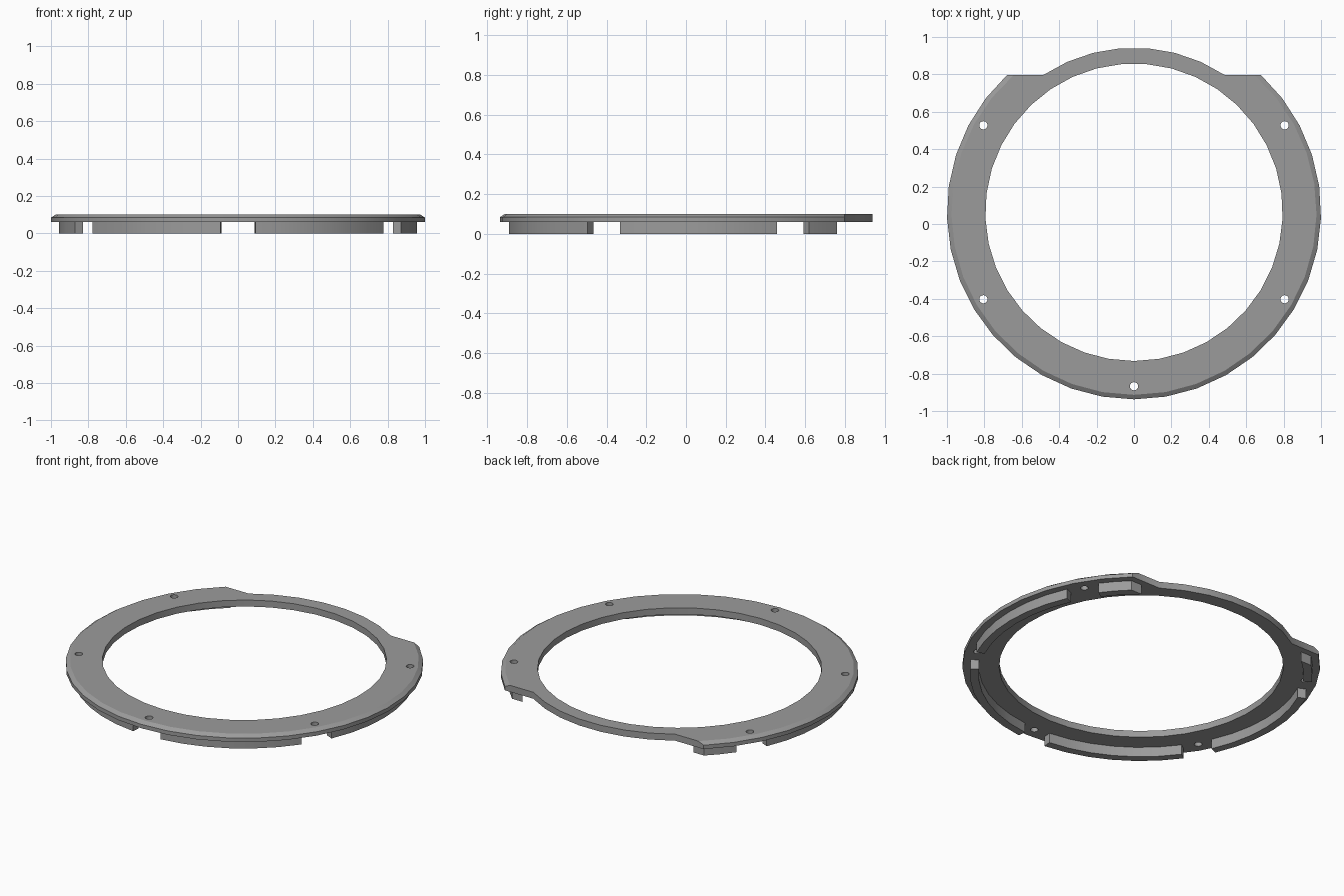
import bpy, bmesh
from math import sin, cos, asin, radians, pi

if "Cube" in bpy.data.objects:
    bpy.data.objects.remove(bpy.data.objects["Cube"])

CY = 0.0625            # ring centre in y
CUT = 0.797 - CY       # flat cut at the back, relative to ring centre

grey = bpy.data.materials.new("dark_grey")
grey.diffuse_color = (0.33, 0.33, 0.33, 1)
grey.use_nodes = True
grey.node_tree.nodes["Principled BSDF"].inputs["Base Color"].default_value = grey.diffuse_color


def arc(r, a0, a1, n):
    """Points on an arc about the ring centre, angles in radians."""
    return [(r * cos(a0 + (a1 - a0) * i / n), CY + r * sin(a0 + (a1 - a0) * i / n))
            for i in range(n + 1)]


def loft(name, levels):
    """Closed solid through outlines given as (z, points), bottom to top."""
    bm = bmesh.new()
    loops = [[bm.verts.new((x, y, z)) for x, y in pts] for z, pts in levels]
    n = len(loops[0])
    bm.faces.new(loops[0][::-1])
    bm.faces.new(loops[-1])
    for a, b in zip(loops, loops[1:]):
        for i in range(n):
            j = (i + 1) % n
            bm.faces.new((a[i], a[j], b[j], b[i]))
    bmesh.ops.recalc_face_normals(bm, faces=bm.faces)
    me = bpy.data.meshes.new(name)
    bm.to_mesh(me)
    bm.free()
    me.materials.append(grey)
    ob = bpy.data.objects.new(name, me)
    bpy.context.collection.objects.link(ob)
    return ob


def outline(r):
    """Wide arc round the front, narrow arc at the back, flat shoulders between."""
    a = asin(CUT / r)
    b = asin(CUT / 0.88)
    return arc(r, -pi - a, a, 28) + arc(0.88, b, pi - b, 7)


def cutter(name, x, y, r, sides):
    pts = [(x + r * cos(2 * pi * i / sides - pi / 2), y + r * sin(2 * pi * i / sides - pi / 2))
           for i in range(sides)]
    ob = loft(name, [(-0.1, pts), (0.2, pts)])
    ob.hide_render = True
    return ob


# flat ring plate with chamfered outer rim
plate = loft("ring_plate", [(0.06, outline(1.0)), (0.084, outline(1.0)),
                            (0.10, outline(0.976))])

# central opening and five screw holes
cutters = [cutter("bore_cutter", 0, CY, 0.795, 37)]
for deg in (30, 150, 210, 270, 330):
    a = radians(deg)
    cutters.append(cutter("hole_cutter", 0.93 * cos(a), CY + 0.93 * sin(a), 0.022, 16))
for c in cutters:
    m = plate.modifiers.new("cut", 'BOOLEAN')
    m.operation = 'DIFFERENCE'
    m.solver = 'EXACT'
    m.object = c
bpy.context.view_layer.objects.active = plate
plate.select_set(True)
for m in list(plate.modifiers):
    bpy.ops.object.modifier_apply(modifier=m.name)
for c in cutters:
    bpy.data.objects.remove(c)

# long locating ribs under the plate, between the screw holes
R_OUT, R_IN, GAP = 0.957, 0.909, 5.6
for start in (-30, -90, -150, -210):
    a0, a1 = radians(start + GAP), radians(start + 60 - GAP)
    pts = arc(R_OUT, a0, a1, 6) + arc(R_IN, a1, a0, 6)
    loft("long_rib", [(0, pts), (0.06, pts)])

# short ribs at the back, ending flat just inside the shoulder cut
END = 0.76 - CY
for side in (1, -1):
    a0 = radians(30 + GAP)
    pts = arc(R_OUT, a0, asin(END / R_OUT), 2) + arc(R_IN, asin(END / R_IN), a0, 2)
    pts = [(side * x, y) for x, y in pts]
    loft("short_rib", [(0, pts), (0.06, pts)])

# smooth curved walls, crisp edges
bpy.ops.object.select_all(action='SELECT')
bpy.ops.object.shade_smooth_by_angle(angle=radians(30))
